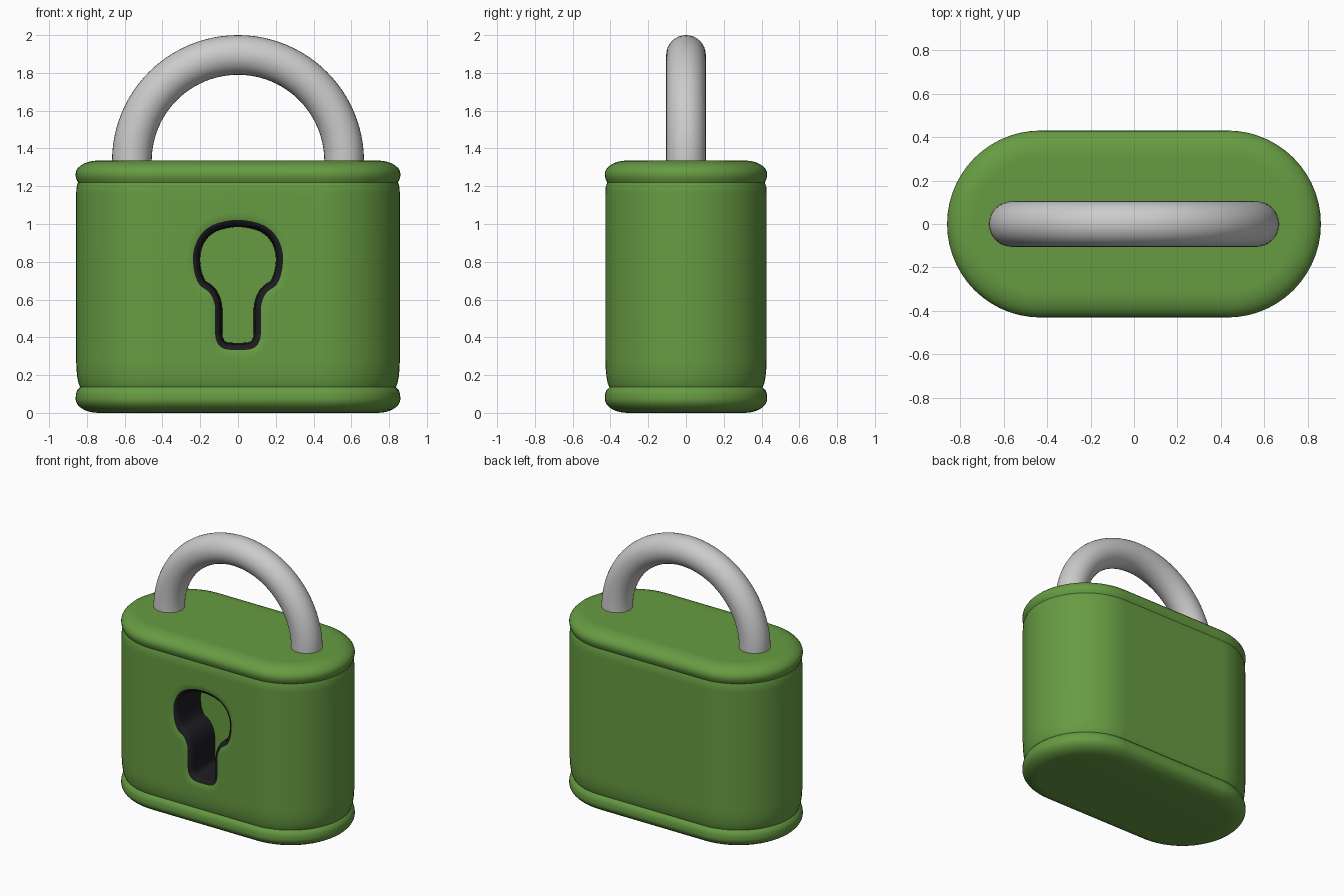
import bpy, bmesh, math
from mathutils import Vector

if "Cube" in bpy.data.objects:
    bpy.data.objects.remove(bpy.data.objects["Cube"])


def material(name, rgb):
    m = bpy.data.materials.new(name)
    m.diffuse_color = (*rgb, 1)
    m.use_nodes = True
    m.node_tree.nodes["Principled BSDF"].inputs["Base Color"].default_value = m.diffuse_color
    return m


green = material("green_paint", (0.135, 0.33, 0.055))
dark = material("dark_lining", (0.012, 0.012, 0.015))


def loft(name, rings, mats=(), dark_bands=()):
    """Skin a list of closed point loops and cap both ends."""
    bm = bmesh.new()
    loops = [[bm.verts.new(p) for p in r] for r in rings]
    n = len(loops[0])
    for k, (a, b) in enumerate(zip(loops, loops[1:])):
        for i in range(n):
            j = (i + 1) % n
            f = bm.faces.new((a[i], a[j], b[j], b[i]))
            f.material_index = 1 if k in dark_bands else 0
    bm.faces.new(loops[0])
    bm.faces.new(loops[-1])
    bmesh.ops.recalc_face_normals(bm, faces=bm.faces)
    me = bpy.data.meshes.new(name)
    bm.to_mesh(me)
    bm.free()
    ob = bpy.data.objects.new(name, me)
    bpy.context.collection.objects.link(ob)
    for m in mats:
        me.materials.append(m)
    return ob


def select(ob):
    bpy.ops.object.select_all(action='DESELECT')
    ob.select_set(True)
    bpy.context.view_layer.objects.active = ob


def stadium(inset, z, half=0.43, radius=0.43, n=28):
    pts = []
    for side in (1, -1):
        for i in range(n + 1):
            a = -math.pi / 2 + math.pi * i / n
            r = radius - inset
            pts.append((side * (half + r * math.cos(a)), side * r * math.sin(a), z))
    return pts


def arc(width, height, z_edge, direction, steps=7):
    """Rounded rim: (inset, z) pairs from the widest point to the flat end."""
    out = []
    for i in range(steps + 1):
        a = math.pi / 2 * i / steps
        out.append((width * (1 - math.cos(a)), z_edge + direction * height * math.sin(a)))
    return out


# Lock body with bottom lip, groove, main wall, groove and top lip
profile = arc(0.12, 0.075, 0.075, -1)[::-1]
profile += [(0.002, 0.10), (0.008, 0.12), (0.024, 0.136),
            (0.016, 0.155), (0.009, 0.19), (0.005, 0.23), (0.003, 0.28),
            (0.003, 1.16), (0.005, 1.195), (0.013, 1.221),
            (0.005, 1.236), (0.001, 1.252)]
profile += arc(0.12, 0.071, 1.265, 1)
body = loft("lock_body", [stadium(i, z) for i, z in profile], (green, dark))

# Keyhole outline: half profile, mirrored and smoothed
half = [(0.12, 1.0), (0.195, 0.945), (0.234, 0.86), (0.234, 0.76), (0.205, 0.68),
        (0.15, 0.635), (0.123, 0.57), (0.121, 0.48), (0.117, 0.39), (0.08, 0.342)]
ctrl = [Vector(p) for p in [(0, 1.022)] + half + [(0, 0.333)]
        + [(-x, z) for x, z in reversed(half)]]
outline = []
for i in range(len(ctrl)):
    p0, p1, p2, p3 = (ctrl[(i + k) % len(ctrl)] for k in (-1, 0, 1, 2))
    for s in range(5):
        t = s / 5
        outline.append(0.5 * (2 * p1 + (p2 - p0) * t + (2 * p0 - 5 * p1 + 4 * p2 - p3) * t * t
                              + (3 * p1 - p0 - 3 * p2 + p3) * t ** 3))


def keyhole(y, grow):
    pts = []
    for i, p in enumerate(outline):
        d = (outline[(i + 1) % len(outline)] - outline[i - 1]).normalized()
        q = p + Vector((-d.y, d.x)) * grow
        pts.append((q.x, y, q.y))
    return pts


# Keyhole recess: shallow green dish, dark rounded wall, green floor
steps = [(-0.50, 0.05), (-0.430, 0.05), (-0.414, 0.0), (-0.410, -0.014),
         (-0.398, -0.025), (-0.375, -0.032), (-0.15, -0.038)]
cutter = loft("keyhole_cutter", [keyhole(y, g) for y, g in steps],
              (green, dark), dark_bands=(2, 3, 4, 5))
cutter.hide_render = True
select(body)
cut = body.modifiers.new("keyhole", 'BOOLEAN')
cut.operation = 'DIFFERENCE'
cut.solver = 'EXACT'
cut.object = cutter
bpy.ops.object.modifier_apply(modifier=cut.name)
bpy.data.objects.remove(cutter)
bpy.ops.object.shade_smooth_by_angle(angle=math.radians(35))
wn = body.modifiers.new("clean_shading", 'WEIGHTED_NORMAL')
wn.keep_sharp = True

# Shackle: half ring with short legs sunk into the body
R, r, base, n = 0.562, 0.105, 1.333, 48
path = [(R, 1.30, 0.0)]
path += [(R * math.cos(a), base + R * math.sin(a), a)
         for a in (math.pi * i / n for i in range(n + 1))]
path += [(-R, 1.30, math.pi)]
rings = []
for x, z, a in path:
    ring = []
    for k in range(32):
        b = 2 * math.pi * k / 32
        ring.append((x + r * math.cos(b) * math.cos(a), r * math.sin(b),
                     z + r * math.cos(b) * math.sin(a)))
    rings.append(ring)
shackle = loft("shackle", rings)
select(shackle)
bpy.ops.object.shade_smooth_by_angle(angle=math.radians(35))
